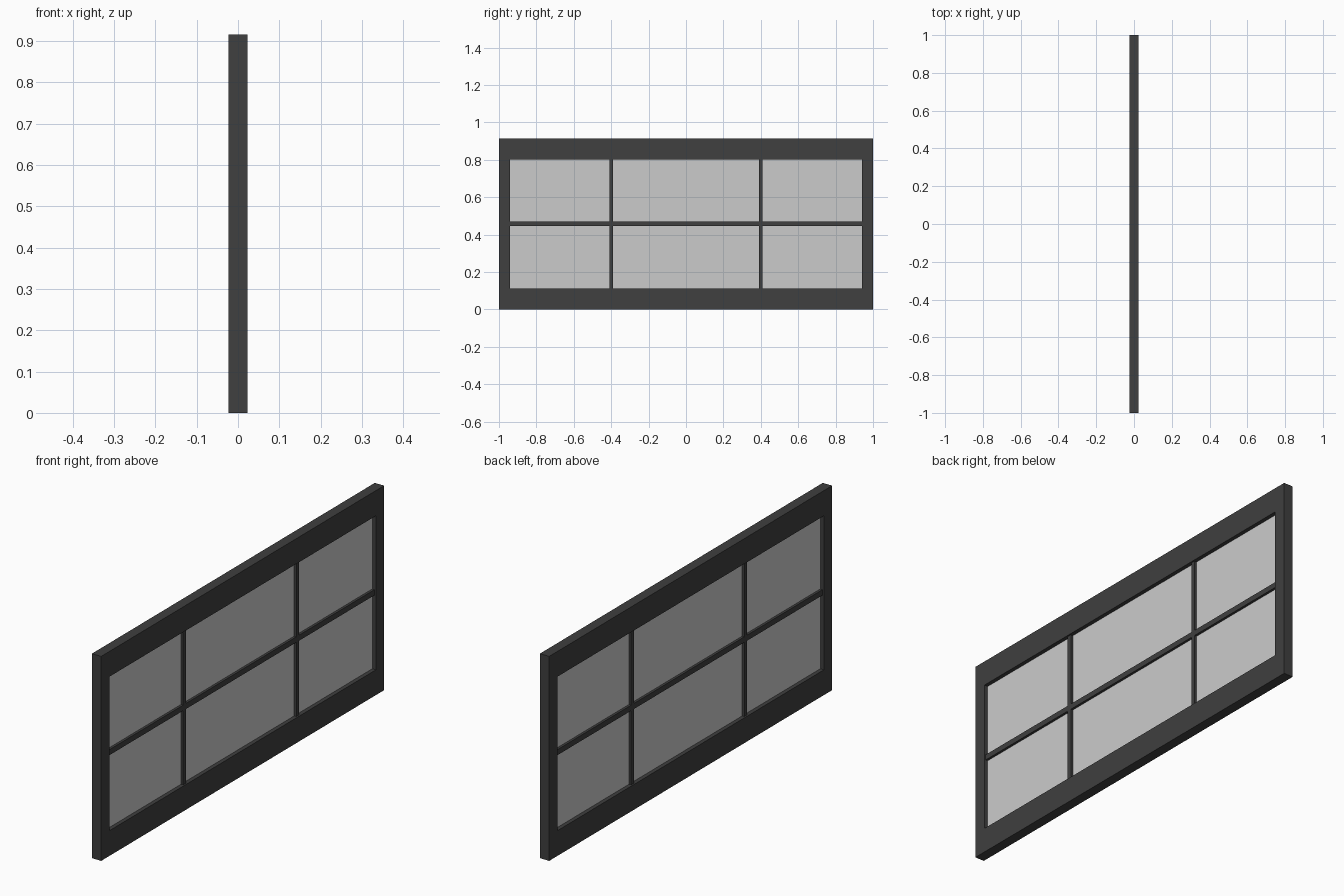
import bpy

cube = bpy.data.objects.get("Cube")
if cube:
    bpy.data.objects.remove(cube)


def make_material(name, value):
    mat = bpy.data.materials.new(name)
    mat.use_nodes = True
    colour = (value, value, value, 1)
    mat.diffuse_color = colour
    mat.node_tree.nodes["Principled BSDF"].inputs["Base Color"].default_value = colour
    return mat


charcoal = make_material("charcoal", 0.05)
pane_grey = make_material("pane grey", 0.6)

HEIGHT, HALF_LENGTH, HALF_DEPTH = 0.915, 1.0, 0.023
STILE, RAIL = 0.058, 0.113
MID = HEIGHT / 2
INNER = HALF_LENGTH - STILE


def box(name, mat, half_depth, y, z):
    """Box centred on x = 0, spanning the given y and z ranges."""
    bpy.ops.mesh.primitive_cube_add(size=1, location=(0, sum(y) / 2, sum(z) / 2))
    obj = bpy.context.object
    obj.name = name
    obj.scale = (2 * half_depth, y[1] - y[0], z[1] - z[0])
    bpy.ops.object.transform_apply(location=False, rotation=False, scale=True)
    obj.data.materials.append(mat)
    return obj


# Outer frame: full-height stiles with rails between them
for side, name in ((-1, "front"), (1, "back")):
    y = sorted((side * INNER, side * HALF_LENGTH))
    box(name + "_stile", charcoal, HALF_DEPTH, y, (0, HEIGHT))
box("bottom_rail", charcoal, HALF_DEPTH, (-INNER, INNER), (0, RAIL))
box("top_rail", charcoal, HALF_DEPTH, (-INNER, INNER), (HEIGHT - RAIL, HEIGHT))

# Glazing bars
BAR_DEPTH = 0.016
box("horizontal_bar", charcoal, BAR_DEPTH, (-INNER, INNER), (MID - 0.0125, MID + 0.0125))
for y, name in ((-0.4, "front"), (0.4, "back")):
    for low, high, level in ((RAIL, MID - 0.0125, "lower"),
                             (MID + 0.0125, HEIGHT - RAIL, "upper")):
        box(f"{name}_{level}_bar", charcoal, BAR_DEPTH, (y - 0.01, y + 0.01), (low, high))

# Recessed glass sheet, running behind all the bars
box("glass", pane_grey, 0.005, (-INNER, INNER), (RAIL, HEIGHT - RAIL))
